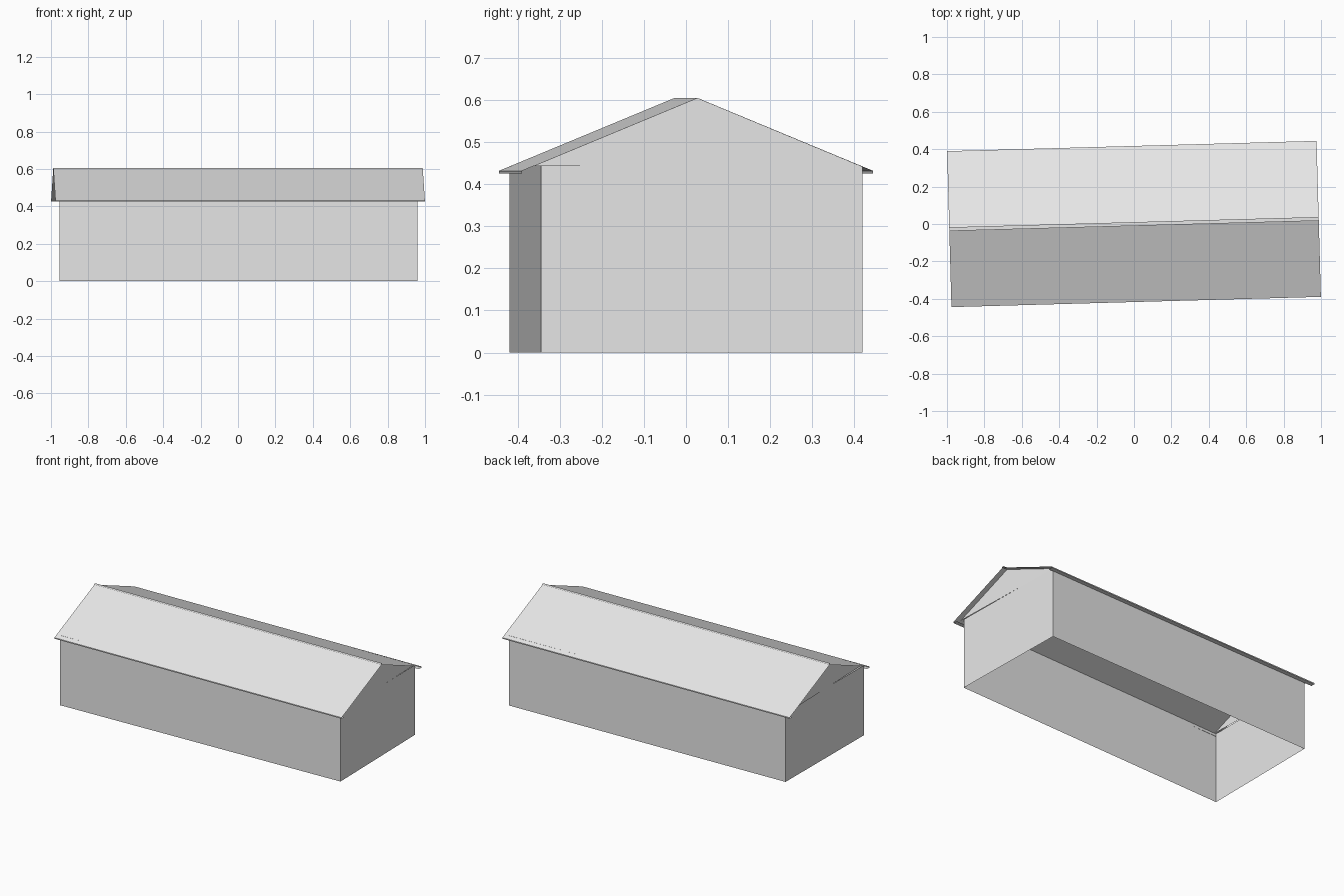
import bpy
import math

cube = bpy.data.objects.get("Cube")
if cube:
    bpy.data.objects.remove(cube, do_unlink=True)

grey = bpy.data.materials.new("light_grey")
grey.use_nodes = True
colour = (0.8, 0.8, 0.8, 1)
grey.diffuse_color = colour
grey.node_tree.nodes["Principled BSDF"].inputs["Base Color"].default_value = colour

TURN = math.radians(1.59)   # the roof sits slightly turned
WALL_TOP, RIDGE = 0.443, 0.605
HALF_LENGTH, HALF_WIDTH = 0.988, 0.417


def add_mesh(name, verts, faces, turn=0.0):
    mesh = bpy.data.meshes.new(name)
    mesh.from_pydata(verts, [], faces)
    mesh.materials.append(grey)
    obj = bpy.data.objects.new(name, mesh)
    obj.rotation_euler.z = turn
    bpy.context.collection.objects.link(obj)
    return obj


def strip(lower, upper, closed=False):
    """Quads joining two matching rows of points."""
    n = len(lower)
    faces = []
    for i in range(n if closed else n - 1):
        j = (i + 1) % n
        faces.append((i, j, n + j, n + i))
    return lower + upper, faces


def extrude_x(name, profile, half):
    """Sheet made by sweeping a (y, z) profile along x."""
    near = [(half, y, z) for y, z in profile]
    far = [(-half, y, z) for y, z in profile]
    add_mesh(name, *strip(near, far), turn=TURN)


# Walls: open shell on a slightly irregular footprint
footprint = [(-0.954, -0.419), (0.96, -0.345), (0.946, 0.419), (-0.949, 0.359)]
add_mesh("walls", *strip([(x, y, 0) for x, y in footprint],
                         [(x, y, WALL_TOP) for x, y in footprint], closed=True))

# Roof: soffit, fascia and slope on each side
side = [(0.39, 0.425), (HALF_WIDTH, 0.425), (HALF_WIDTH, 0.432)]
profile = [(-y, z) for y, z in side] + [(0, RIDGE)] + side[::-1]
extrude_x("roof", profile, HALF_LENGTH)

# Narrow cap along the ridge
extrude_x("ridge_cap", [(-0.01, 0.61), (0.01, 0.61)], HALF_LENGTH)

# Gable triangles under the roof ends
for name, s in (("left_gable", 1), ("right_gable", -1)):
    x = s * 0.9545
    add_mesh(name, [(x, -s * 0.39, WALL_TOP), (x, s * 0.39, WALL_TOP), (x, 0, RIDGE)],
             [(0, 1, 2)], turn=TURN)
